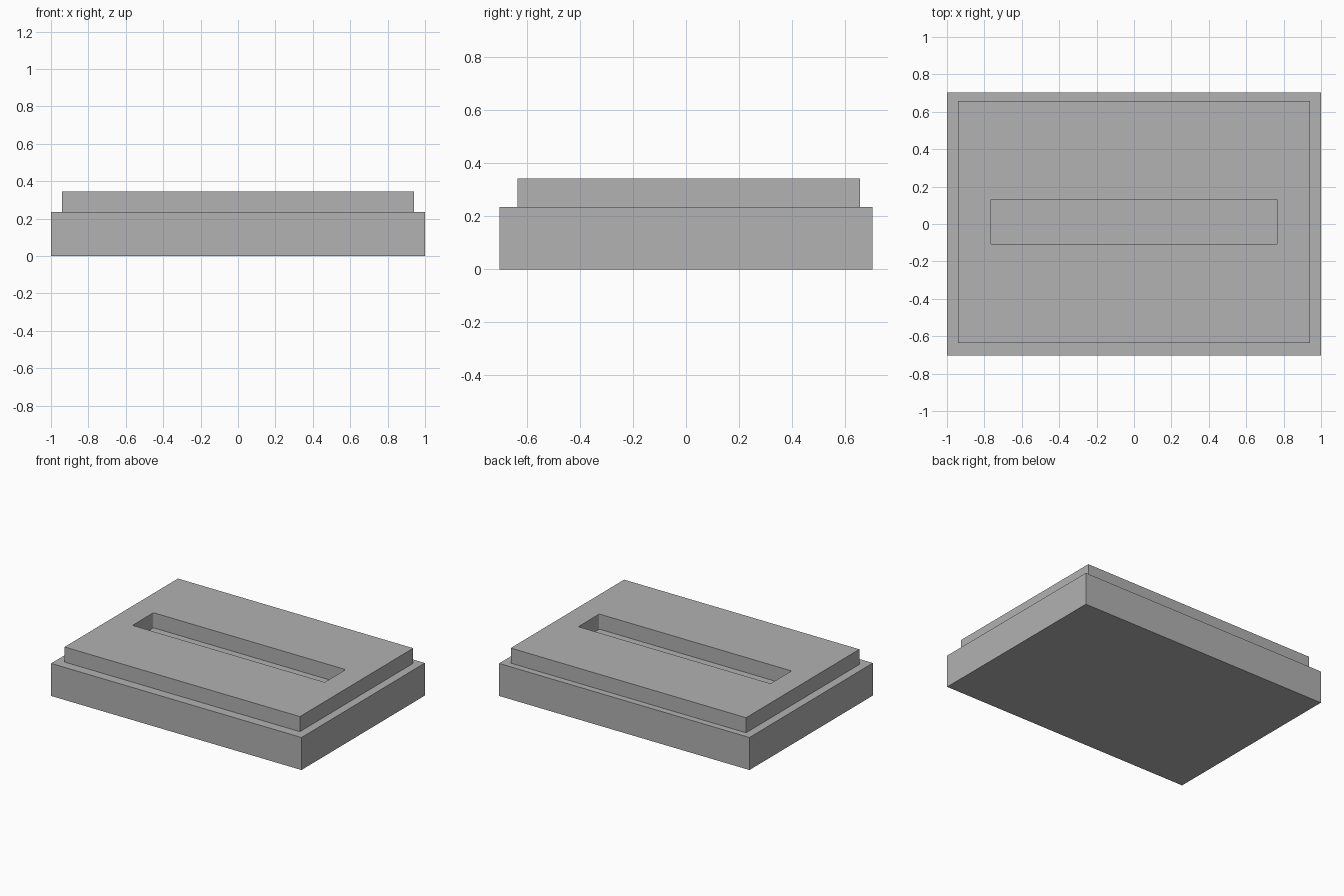
import bpy
import bmesh
from mathutils import Vector

if "Cube" in bpy.data.objects:
    bpy.data.objects.remove(bpy.data.objects["Cube"], do_unlink=True)

grey = bpy.data.materials.new("plain grey")
grey.use_nodes = True
colour = (0.445, 0.445, 0.445, 1)
grey.diffuse_color = colour
grey.node_tree.nodes["Principled BSDF"].inputs["Base Color"].default_value = colour


def box(name, low, high, corner=0):
    """Box between two corners, with optionally rounded upright edges."""
    low, high = Vector(low), Vector(high)
    bm = bmesh.new()
    bmesh.ops.create_cube(bm, size=1)
    bmesh.ops.scale(bm, vec=high - low, verts=bm.verts)
    bmesh.ops.translate(bm, vec=(low + high) / 2, verts=bm.verts)
    if corner:
        upright = [e for e in bm.edges
                   if abs(e.verts[0].co.z - e.verts[1].co.z) > 0.01]
        bmesh.ops.bevel(bm, geom=upright, offset=corner, segments=3,
                        profile=0.5, affect='EDGES')
    mesh = bpy.data.meshes.new(name)
    bm.to_mesh(mesh)
    bm.free()
    mesh.materials.append(grey)
    obj = bpy.data.objects.new(name, mesh)
    bpy.context.collection.objects.link(obj)
    return obj


BASE_TOP = 0.235
PLATE_TOP = 0.344

# Wide base slab; its top is also the floor of the slot
box("base", (-1, -0.704, 0), (1, 0.704, BASE_TOP))

# Raised plate, set slightly towards the back
plate = box("raised_plate", (-0.94, -0.636, BASE_TOP), (0.94, 0.657, PLATE_TOP))

# Long slot cut through the plate
cutter = box("slot_cutter", (-0.768, -0.107, BASE_TOP - 0.1),
             (0.768, 0.132, PLATE_TOP + 0.1), corner=0.008)
cutter.hide_render = True
cut = plate.modifiers.new("slot", 'BOOLEAN')
cut.operation = 'DIFFERENCE'
cut.solver = 'EXACT'
cut.object = cutter
bpy.context.view_layer.objects.active = plate
bpy.ops.object.modifier_apply(modifier=cut.name)
bpy.data.objects.remove(cutter, do_unlink=True)
